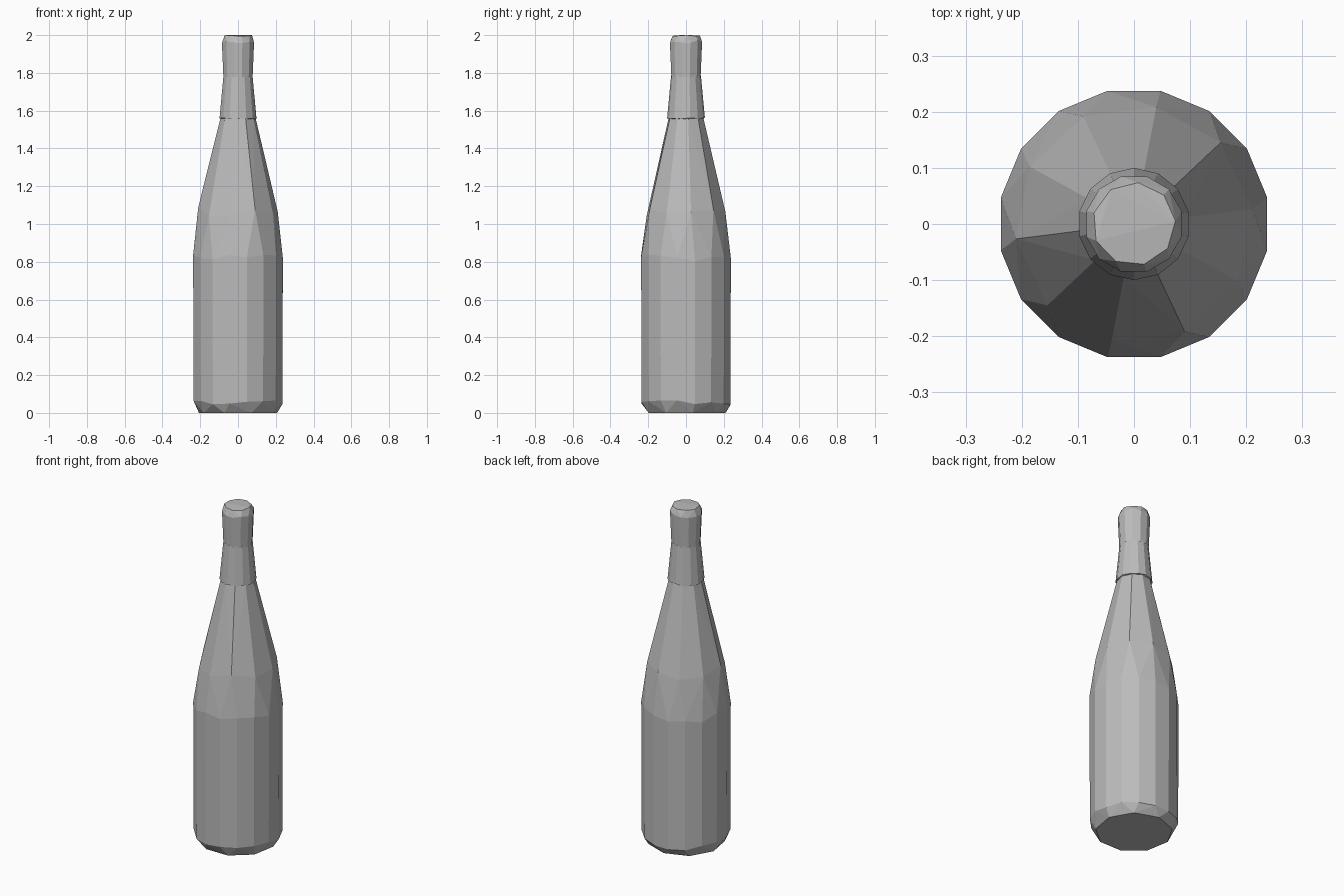
import bpy
import bmesh
import math
import random

random.seed(4)

cube = bpy.data.objects.get("Cube")
if cube:
    bpy.data.objects.remove(cube, do_unlink=True)

glass = bpy.data.materials.new("grey glass")
glass.use_nodes = True
colour = (0.5, 0.5, 0.5, 1)
glass.diffuse_color = colour
glass.node_tree.nodes["Principled BSDF"].inputs["Base Color"].default_value = colour


def faceted_part(name, rings):
    """Wrap flat facets round rings of (radius, height, sides, turn, height jitter)."""
    bm = bmesh.new()
    for radius, height, sides, turn, jitter in rings:
        for i in range(sides):
            angle = math.tau * (i + turn) / sides
            z = height + random.uniform(-jitter, jitter)
            bm.verts.new((radius * math.cos(angle), radius * math.sin(angle), z))
    hull = bmesh.ops.convex_hull(bm, input=bm.verts)
    loose = set(hull["geom_interior"]) | set(hull["geom_unused"])
    bmesh.ops.delete(bm, geom=[v for v in loose if isinstance(v, bmesh.types.BMVert)],
                     context="VERTS")
    bmesh.ops.dissolve_limit(bm, angle_limit=math.radians(1),
                             verts=bm.verts, edges=bm.edges)
    bmesh.ops.recalc_face_normals(bm, faces=bm.faces)
    mesh = bpy.data.meshes.new(name)
    bm.to_mesh(mesh)
    bm.free()
    mesh.materials.append(glass)
    obj = bpy.data.objects.new(name, mesh)
    bpy.context.collection.objects.link(obj)
    return obj


# Straight body with a chamfered base and a long tapering shoulder
faceted_part("bottle_body", [
    (0.21, 0.0, 9, 0.25, 0),
    (0.24, 0.055, 16, 0.5, 0.015),
    (0.242, 0.82, 16, 0.5, 0.02),
    (0.212, 1.07, 10, 0.2, 0.03),
    (0.094, 1.56, 10, 0.2, 0),
])

# Flared collar round the neck
faceted_part("neck_collar", [
    (0.1, 1.56, 14, 0.5, 0.004),
    (0.079, 1.785, 14, 0.5, 0),
])

# Lip section, widening slightly to a rounded top
faceted_part("bottle_lip", [
    (0.08, 1.775, 12, 0.5, 0),
    (0.088, 1.965, 12, 0.5, 0.008),
    (0.074, 1.997, 9, 0.1, 0.003),
])
